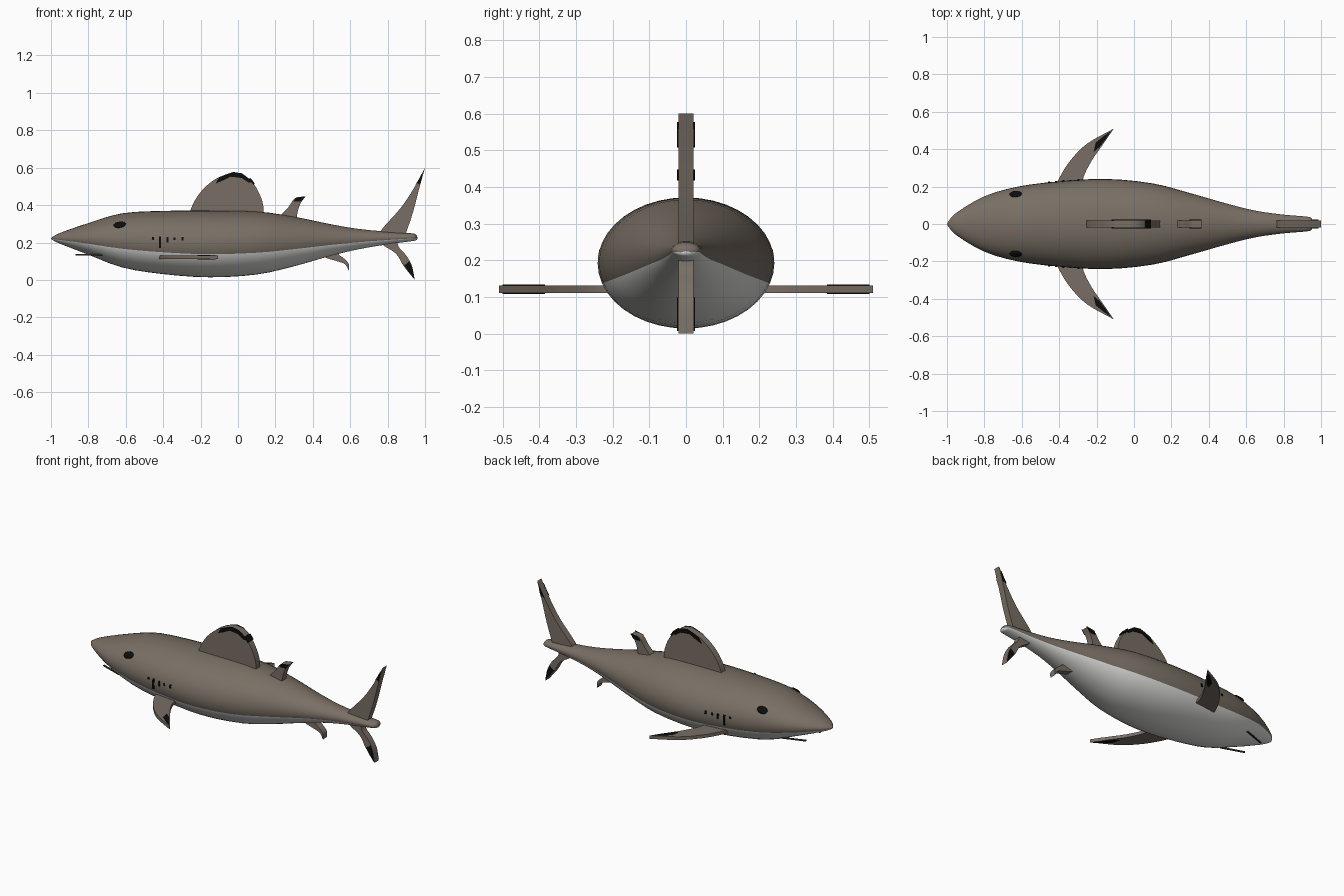
import bpy, bmesh, math
from mathutils import Vector

if "Cube" in bpy.data.objects:
    bpy.data.objects.remove(bpy.data.objects["Cube"])


def material(name, rgb):
    m = bpy.data.materials.new(name)
    m.diffuse_color = (*rgb, 1)
    m.use_nodes = True
    m.node_tree.nodes["Principled BSDF"].inputs["Base Color"].default_value = m.diffuse_color
    return m


BROWN = material("grey brown skin", (0.19, 0.158, 0.128))
WHITE = material("pale belly", (0.74, 0.75, 0.72))
BLACK = material("black marking", (0.004, 0.004, 0.004))
DARK = material("dark mouth line", (0.045, 0.04, 0.035))


def finish(name, bm, mats, angle=40):
    bmesh.ops.recalc_face_normals(bm, faces=bm.faces)
    me = bpy.data.meshes.new(name)
    bm.to_mesh(me)
    bm.free()
    for m in mats:
        me.materials.append(m)
    ob = bpy.data.objects.new(name, me)
    bpy.context.collection.objects.link(ob)
    bpy.ops.object.select_all(action='DESELECT')
    ob.select_set(True)
    bpy.context.view_layer.objects.active = ob
    bpy.ops.object.shade_smooth_by_angle(angle=math.radians(angle))
    return ob


def spline(pts, steps):
    """Catmull-Rom curve through the points."""
    pts = [Vector(p) for p in pts]
    p = [2 * pts[0] - pts[1]] + pts + [2 * pts[-1] - pts[-2]]
    out = []
    for i in range(1, len(p) - 2):
        a, b, c, d = p[i - 1:i + 3]
        for s in range(steps):
            t = s / steps
            out.append(0.5 * (2 * b + (c - a) * t + (2 * a - 5 * b + 4 * c - d) * t * t
                              + (3 * b - a - 3 * c + d) * t ** 3))
    return out + [pts[-1]]


# Body stations: x, top height and bottom height, half width
STATIONS = [(-0.995, .228, .215, .01), (-0.95, .252, .193, .06), (-0.8, .304, .135, .148),
            (-0.62, .356, .067, .2), (-0.4, .369, .031, .228), (-0.15, .371, .014, .241),
            (0.1, .366, .029, .217), (0.3, .338, .073, .165), (0.5, .297, .13, .108),
            (0.65, .272, .165, .071), (0.8, .258, .19, .05), (0.92, .25, .206, .04),
            (0.947, .245, .21, .032), (0.957, .235, .215, .015)]
rows = [(x, (t + b) / 2, (t - b) / 2, w)
        for x, t, b, w in spline([Vector(s) for s in STATIONS], 3)]


def surface(x, z, side):
    """Point on the flank at the given x and height, with its normal."""
    for r, q in zip(rows, rows[1:]):
        if r[0] <= x <= q[0]:
            f = (x - r[0]) / (q[0] - r[0])
            c, h, w = (r[k] + (q[k] - r[k]) * f for k in (1, 2, 3))
            s = (z - c) / h
            y = w * math.sqrt(1 - s * s)
            return Vector((x, side * y, z)), Vector((0, side * y / w ** 2, (z - c) / h ** 2)).normalized()


# Body, with the pale belly below a fixed ring angle
bm = bmesh.new()
N = 40
rings = [[bm.verts.new((x, w * math.cos(2 * math.pi * i / N), c + h * math.sin(2 * math.pi * i / N)))
          for i in range(N)] for x, c, h, w in rows]
for a, b in zip(rings, rings[1:]):
    for i in range(N):
        f = bm.faces.new((a[i], a[(i + 1) % N], b[(i + 1) % N], b[i]))
        f.material_index = int(22 <= i < 38)
for ring, x, z in ((rings[0], -1.0, .221), (rings[-1], .96, .225)):
    tip = bm.verts.new((x, 0, z))
    for i in range(N):
        f = bm.faces.new((ring[i], ring[(i + 1) % N], tip))
        f.material_index = int(22 <= i < 38)
finish("body", bm, [BROWN, WHITE], 60)


def slab(name, outline, lo, hi, mat, flat=False):
    """Outline in xz (or xy when flat) extruded between two levels."""
    bm = bmesh.new()
    place = (lambda p, d: (p[0], p[1], d)) if flat else (lambda p, d: (p[0], d, p[1]))
    a = [bm.verts.new(place(p, lo)) for p in outline]
    b = [bm.verts.new(place(p, hi)) for p in outline]
    bm.faces.new(a)
    bm.faces.new(b)
    for i in range(len(a)):
        j = (i + 1) % len(a)
        bm.faces.new((a[i], a[j], b[j], b[i]))
    return finish(name, bm, [mat])


def fin(name, front, back, mark):
    """Upright fin on the centre line with a dark patch on both faces."""
    slab(name, spline(front, 4) + spline(back, 4)[1:], -.02, .02, BROWN)
    for side in (-1, 1):
        slab(name + "_patch", mark, side * .0195, side * .0245, BLACK)


# Centre line fins
fin("dorsal_fin",
    [(-.255, .33), (-.25, .385), (-.2, .47), (-.12, .54), (-.03, .574)],
    [(-.03, .574), (.03, .563), (.09, .505), (.13, .42), (.14, .33)],
    [(-.12, .515), (-.1, .55), (-.06, .566), (-.025, .577), (.02, .57), (.05, .548),
     (.08, .522), (.055, .522), (.02, .545), (-.04, .552), (-.08, .532)])
slab("dorsal_back_patch", [(.06, .541), (.068, .544), (.09, .515), (.082, .508)], -.0245, .0245, BLACK)
fin("second_dorsal_fin",
    [(.22, .31), (.225, .34), (.27, .39), (.305, .437), (.36, .446)],
    [(.36, .446), (.335, .41), (.318, .36), (.31, .3)],
    [(.298, .42), (.31, .44), (.362, .448), (.342, .422), (.32, .418)])
fin("upper_tail_fin",
    [(.765, .24), (.77, .272), (.87, .385), (.94, .49), (1.0, .6)],
    [(1.0, .6), (.965, .475), (.935, .36), (.895, .24)],
    [(.948, .508), (.965, .535), (.986, .574), (.982, .54), (.971, .51), (.96, .518)])
fin("lower_tail_fin",
    [(.765, .22), (.775, .187), (.845, .14), (.885, .075), (.945, 0)],
    [(.945, 0), (.93, .075), (.9, .13), (.86, .175), (.85, .22)],
    [(.888, .08), (.91, .045), (.942, .007), (.93, .07), (.915, .1), (.9, .085)])
slab("anal_fin",
     spline([(.45, .16), (.465, .122), (.53, .1), (.57, .085), (.593, .05)], 4)
     + spline([(.593, .05), (.592, .085), (.57, .112), (.54, .135), (.53, .16)], 4)[1:],
     -.02, .02, BROWN)

# Paired parts
PEC = (spline([(-.43, .17), (-.4, .245), (-.34, .34), (-.25, .43), (-.108, .51)], 4)
       + spline([(-.108, .51), (-.17, .42), (-.225, .34), (-.27, .25), (-.28, .17)], 4)[1:])
PATCH = [(-.216, .385), (-.205, .435), (-.165, .468), (-.12, .5), (-.15, .455), (-.185, .41)]
GILLS = [(-.455, .223, .012), (-.418, .198, .055), (-.418, .223, .018), (-.377, .214, .03),
         (-.34, .22, .014), (-.297, .22, .02)]
for side, word in ((-1, "right"), (1, "left")):
    # Pectoral fins
    slab(word + "_pectoral_fin", [(x, side * y) for x, y in PEC], .111, .131, BROWN, True)
    for z in (.1085, .1305):
        slab(word + "_pectoral_patch", [(x, side * y) for x, y in PATCH], z, z + .003, BLACK, True)

    # Eyes, flattened against the head
    p, n = surface(-.632, .295, side)
    bm = bmesh.new()
    bmesh.ops.create_uvsphere(bm, u_segments=20, v_segments=10, radius=1)
    bmesh.ops.scale(bm, vec=(.034, .022, .009), verts=bm.verts)
    eye = finish(word + "_eye", bm, [BLACK], 60)
    up = Vector((1, 0, .12)).normalized()
    n = (n - up * n.dot(up)).normalized()
    v = n.cross(up)
    for i, axis in enumerate((up, v, n)):
        for k in range(3):
            eye.matrix_world[k][i] = axis[k]
    m = eye.matrix_world.copy()
    for k in range(3):
        m[k][0], m[k][1], m[k][2], m[k][3] = up[k], v[k], n[k], p[k]
    eye.matrix_world = m

    # Gill slits
    for x, z, height in GILLS:
        p, n = surface(x, z, side)
        bm = bmesh.new()
        bmesh.ops.create_cube(bm, size=1)
        bmesh.ops.scale(bm, vec=(.011, .008, height), verts=bm.verts)
        bmesh.ops.rotate(bm, verts=bm.verts, matrix=Vector((0, side, 0)).rotation_difference(n).to_matrix())
        bmesh.ops.translate(bm, vec=p, verts=bm.verts)
        finish(word + "_gill_slit", bm, [BLACK])

    # Mouth lines under the snout
    slab(word + "_mouth_line", [(-.865, side * .065), (-.725, side * .113),
                                (-.728, side * .12), (-.868, side * .072)], .13, .138, DARK, True)
